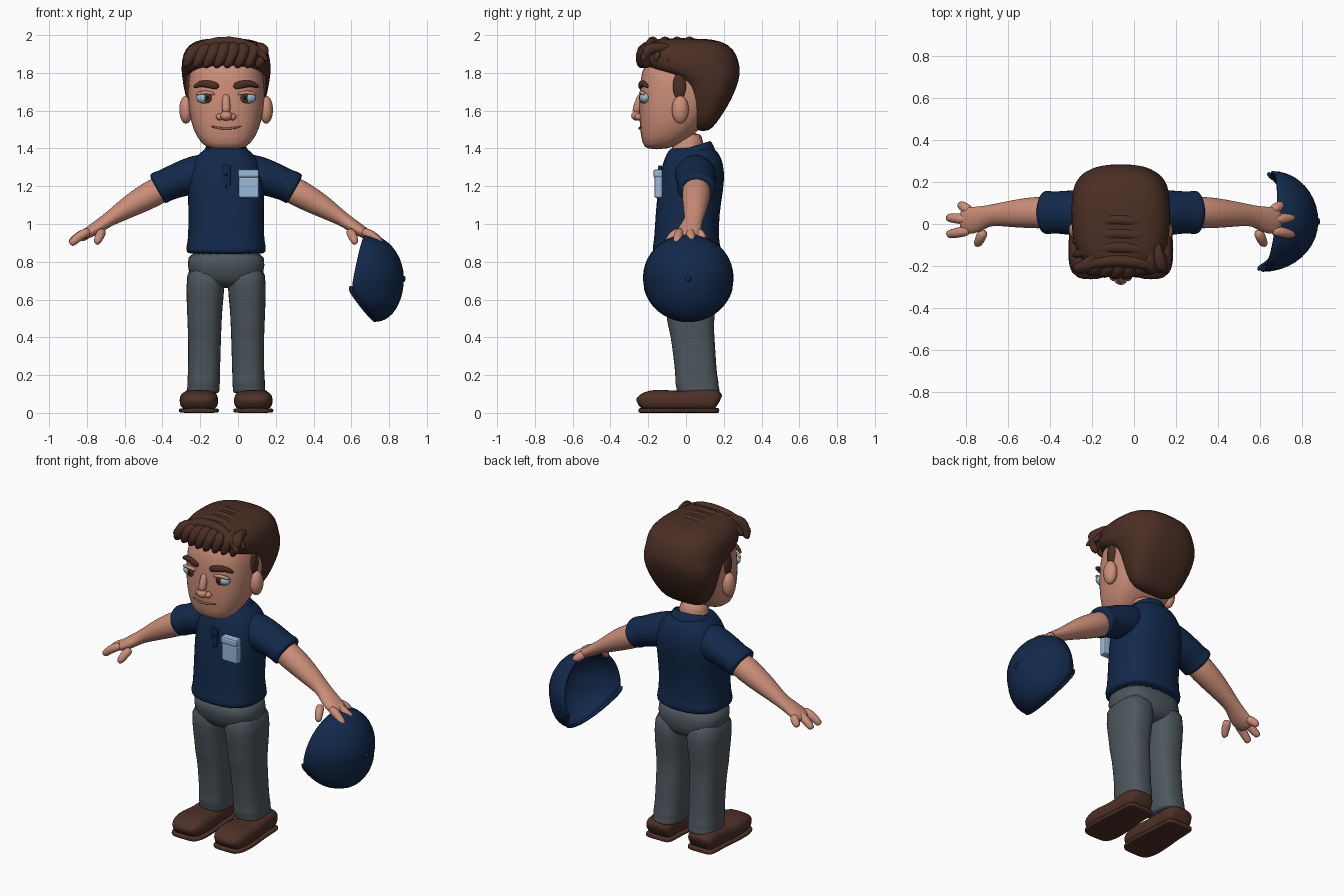
import bpy, bmesh, math
from mathutils import Vector, Matrix

cube = bpy.data.objects.get("Cube")
if cube:
    bpy.data.objects.remove(cube, do_unlink=True)

CX = -0.063  # body centre line


def material(name, r, g, b):
    m = bpy.data.materials.new(name)
    m.use_nodes = True
    m.diffuse_color = (r, g, b, 1)
    bsdf = next(n for n in m.node_tree.nodes if n.type == 'BSDF_PRINCIPLED')
    bsdf.inputs["Base Color"].default_value = (r, g, b, 1)
    bsdf.inputs["Roughness"].default_value = 0.7
    return m


SKIN = material("skin", .6, .27, .19)
NAVY = material("navy cloth", .006, .022, .07)
GREY = material("grey cloth", .075, .095, .11)
HAIR = material("dark brown hair", .07, .028, .018)
LEATHER = material("brown leather", .075, .03, .02)
PALE = material("pale blue", .32, .48, .7)
EYE = material("eye blue white", .3, .52, .66)
IRIS = material("iris brown", .1, .035, .015)
BLACK = material("pupil black", .008, .006, .006)
LIP = material("lip line", .35, .13, .09)


def finish(name, bm, mat, subdivide=0, thick=0):
    bmesh.ops.recalc_face_normals(bm, faces=bm.faces)
    mesh = bpy.data.meshes.new(name)
    bm.to_mesh(mesh)
    bm.free()
    mesh.materials.append(mat)
    for p in mesh.polygons:
        p.use_smooth = True
    ob = bpy.data.objects.new(name, mesh)
    bpy.context.collection.objects.link(ob)
    if thick:
        ob.modifiers.new("thickness", 'SOLIDIFY').thickness = thick
    if subdivide:
        mod = ob.modifiers.new("smooth", 'SUBSURF')
        mod.levels = mod.render_levels = subdivide
    return ob


def skin_rings(bm, rings, closed=True, caps=True):
    loops = [[bm.verts.new(p) for p in ring] for ring in rings]
    n = len(loops[0])
    for a, b in zip(loops, loops[1:]):
        for i in range(n if closed else n - 1):
            j = (i + 1) % n
            bm.faces.new((a[i], a[j], b[j], b[i]))
    if caps:
        bm.faces.new(loops[0])
        bm.faces.new(loops[-1])


def ring(centre, side, up, a, b, power, n=24):
    pts = []
    for i in range(n):
        t = math.tau * i / n
        c, s = math.cos(t), math.sin(t)
        u = math.copysign(abs(c) ** (2 / power), c) * a
        v = math.copysign(abs(s) ** (2 / power), s) * b
        pts.append(centre + side * u + up * v)
    return pts


def stack(name, rows, mat, dx=None, power=2.5):
    """Level rings: (height, front, back, half width)."""
    bm, rings = bmesh.new(), []
    for i, (z, front, back, w) in enumerate(rows):
        c = Vector((CX + (dx[i] if dx else 0), (front + back) / 2, z))
        rings.append(ring(c, Vector((1, 0, 0)), Vector((0, 1, 0)), w, (back - front) / 2, power))
    skin_rings(bm, rings)
    return finish(name, bm, mat, 1)


def sweep(name, rows, mat, s=1, power=2, n=16):
    """Rings across a path: (x, y, z, half width, half height)."""
    pts = [Vector((CX + s * r[0], r[1], r[2])) for r in rows]
    bm, rings = bmesh.new(), []
    for i, r in enumerate(rows):
        t = (pts[min(i + 1, len(pts) - 1)] - pts[max(i - 1, 0)]).normalized()
        side = t.cross(Vector((0, 0, 1))).normalized()
        rings.append(ring(pts[i], side, side.cross(t), r[3], r[-1], power, n))
    skin_rings(bm, rings)
    return finish(name, bm, mat, 1)


def ball(name, x, y, z, size, mat):
    bm = bmesh.new()
    m = Matrix.Translation((CX + x, y, z)) @ Matrix.Diagonal((*size, 1))
    bmesh.ops.create_uvsphere(bm, u_segments=24, v_segments=14, radius=1, matrix=m)
    return finish(name, bm, mat)


def box(name, x, y, z, size, mat):
    bm = bmesh.new()
    m = Matrix.Translation((CX + x, y, z)) @ Matrix.Diagonal((*size, 1))
    bmesh.ops.create_cube(bm, size=1, matrix=m)
    ob = finish(name, bm, mat)
    for p in ob.data.polygons:
        p.use_smooth = False
    bev = ob.modifiers.new("bevel", 'BEVEL')
    bev.width, bev.segments = min(size) * .25, 2
    return ob


# Head, neck and face
stack("head", [(1.395, -.205, -.11, .08), (1.42, -.232, -.03, .13), (1.5, -.245, .08, .178),
               (1.6, -.25, .15, .2), (1.7, -.248, .2, .206), (1.8, -.24, .2, .2),
               (1.9, -.2, .15, .16)], SKIN)
stack("neck", [(1.28, -.08, .1, .1), (1.36, -.075, .09, .085), (1.5, -.08, .1, .085)], SKIN, power=2)
sweep("nose_bridge", [(0, -.235, 1.69, .02), (0, -.25, 1.64, .022), (0, -.268, 1.58, .026)], SKIN)
ball("nose_tip", 0, -.263, 1.573, (.032, .027, .026), SKIN)
sweep("mouth", [(-.082, -.236, 1.518, .004), (-.04, -.245, 1.507, .006), (0, -.247, 1.505, .006),
                (.04, -.245, 1.507, .006), (.082, -.236, 1.518, .004)], LIP)
for s, side in ((-1, "right"), (1, "left")):
    ball(side + "_nostril", s * .034, -.25, 1.567, (.02, .022, .018), SKIN)
    ball(side + "_ear", s * .212, -.03, 1.605, (.036, .045, .074), SKIN)
    ball(side + "_eye", s * .11, -.216, 1.668, (.048, .029, .031), EYE)
    ball(side + "_iris", s * .1, -.235, 1.668, (.024, .012, .027), IRIS)
    ball(side + "_pupil", s * .1, -.242, 1.668, (.012, .007, .014), BLACK)
    sweep(side + "_eyelid", [(.055, -.238, 1.685, .008), (.11, -.24, 1.702, .012),
                             (.165, -.218, 1.685, .008)], SKIN, s)
    sweep(side + "_eyebrow", [(.035, -.245, 1.725, .011, .019), (.09, -.24, 1.742, .012, .022),
                              (.14, -.222, 1.745, .012, .017), (.175, -.2, 1.722, .008)], HAIR, s)
    ball(side + "_sideburn", s * .2, -.035, 1.73, (.016, .035, .07), HAIR)

# Hair mass, fringe locks and swept top locks
stack("hair", [(1.49, .06, .12, .11), (1.53, .03, .16, .16), (1.62, .005, .22, .2),
               (1.7, -.01, .26, .222), (1.76, -.04, .28, .232), (1.8, -.14, .287, .237),
               (1.83, -.23, .287, .238), (1.9, -.24, .27, .232), (1.95, -.225, .23, .2),
               (1.985, -.18, .14, .13)], HAIR, power=2.7)
for i in range(8):
    x = -.2 + i * .055
    edge = abs(x) * .18
    sweep(f"fringe_lock_{i}", [(x - .025, -.235 + edge, 1.825, .012), (x, -.248 + edge, 1.86, .033),
                               (x + .02, -.245 + edge, 1.92, .038), (x * .8 + .03, -.18, 1.95 - edge * .5, .036),
                               (x * .7 + .04, -.07, 1.95 - edge * .4, .02)], HAIR, 1, 2, 10)
for i in range(4):
    y = -.19 + i * .065
    sweep(f"top_lock_{i}", [(-.235, y - .03, 1.86, .015), (-.16, y, 1.935, .03), (-.04, y + .02, 1.967, .032),
                            (.08, y + .01, 1.962, .032), (.18, y - .02, 1.915, .025), (.225, y - .04, 1.86, .01)],
          HAIR, 1, 2, 10)

# Shirt body, placket and sleeves
stack("shirt", [(.84, -.165, .175, .2), (.85, -.178, .185, .211), (.885, -.178, .185, .213),
                (.905, -.17, .175, .203), (1.05, -.163, .175, .2), (1.18, -.15, .2, .205),
                (1.28, -.135, .205, .2), (1.35, -.115, .19, .165), (1.395, -.09, .16, .12),
                (1.405, -.07, .13, .09)], NAVY)
box("placket", 0, -.137, 1.235, (.045, .02, .15), NAVY)
for z in (1.2, 1.26):
    ball("button", 0, -.148, z, (.007, .004, .007), BLACK)

# Pocket with flap
box("pocket", .12, -.145, 1.195, (.11, .045, .115), PALE)
box("pocket_flap", .118, -.148, 1.267, (.112, .05, .045), PALE)

# Folded collar, open at the front
bm, rows = bmesh.new(), [[], [], []]
for i in range(37):
    u = -1 + i / 18
    a = math.pi / 2 + u * math.radians(172)
    front = max(0, abs(u) - .6) / .4
    c, d = math.cos(a), math.sin(a)
    lift = .035 * d - .025 * front
    for row, r, z in zip(rows, (.098, .108, .135), (1.40, 1.412, 1.35 - .02 * front)):
        row.append(Vector((CX + r * c, .02 + r * d * 1.04, z + lift)))
skin_rings(bm, rows, closed=False, caps=False)
finish("collar", bm, NAVY, 1, .012)

for s, side in ((-1, "right"), (1, "left")):
    sweep(side + "_sleeve", [(.07, .045, 1.285, .1), (.16, .05, 1.262, .115, .105),
                             (.25, .055, 1.235, .108, .094), (.325, .055, 1.203, .1, .086),
                             (.335, .055, 1.199, .106, .09), (.362, .055, 1.187, .106, .09),
                             (.367, .055, 1.184, .095, .08)], NAVY, s)
    # Arm, palm and fingers
    sweep(side + "_arm", [(.28, .055, 1.22, .075), (.4, .055, 1.155, .079, .075), (.5, .05, 1.1, .068, .063),
                          (.58, .045, 1.05, .056, .047), (.635, .04, 1.015, .049, .036),
                          (.685, .02, .98, .064, .036), (.74, .015, .948, .068, .029),
                          (.765, .015, .934, .052, .02)], SKIN, s)
    for name, y, tx, ty, tz in (("back", .06, .765, .09, .92), ("middle", .02, .82, .03, .9),
                                ("front", -.03, .818, -.048, .895), ("thumb", -.03, .685, -.095, .9)):
        x = .65 if name == "thumb" else .715
        sweep(f"{side}_{name}_finger", [(x, y, .965, .024), ((x + tx) / 2, (y + ty) / 2, .945, .027),
                                        (tx - .005, ty, tz + .008, .023), (tx + .008, ty, tz - .004, .015)],
              SKIN, s, 2, 10)

# Trousers
stack("trouser_hips", [(.66, -.08, .13, .12), (.7, -.13, .165, .19), (.78, -.155, .175, .208),
                       (.87, -.16, .17, .205)], GREY)
for s, side in ((-1, "right"), (1, "left")):
    legs = [(.8, -.14, .17, .1), (.66, -.13, .17, .103), (.54, -.105, .155, .093), (.47, -.1, .148, .091),
            (.42, -.083, .15, .088), (.3, -.068, .158, .086), (.19, -.055, .165, .085),
            (.165, -.06, .175, .088), (.14, -.052, .172, .085), (.115, -.05, .182, .087), (.1, -.045, .178, .084)]
    offsets = (.105, .11, .114, .114, .114, .115, .118, .119, .12, .122, .122)
    stack(side + "_trouser_leg", legs, GREY, [s * o for o in offsets], 2.6)
    # Shoe and its sole
    shoe = [(-.25, .07, .055), (-.235, .1, .085), (-.19, .122, .101), (-.12, .125, .104), (-.04, .113, .098),
            (.04, .13, .088), (.12, .135, .088), (.16, .12, .083), (.175, .1, .065)]
    sweep(side + "_shoe", [(.144, y, h / 2 + .004, w, h / 2 - .004) for y, h, w in shoe], LEATHER, s, 2.8, 24)
    sweep(side + "_sole", [(.144, y * 1.01, .0125, w + .004, .0125) for y, h, w in shoe], LEATHER, s, 5, 24)

# Cap held by its rim: dome shell, curved peak and button


def rim(a, grow=1):
    y, z = .012 + .24 * grow * math.cos(a), .715 + .232 * grow * math.sin(a)
    low, high = max(0, .65 - z), max(0, z - .65)
    return Vector((.625 + .17 * high + .65 * low + .1 * (y - .012), y, z))


tip = Vector((.878, .012, .71))
angles = [math.tau * i / 40 for i in range(40)]
bm, rings = bmesh.new(), []
for k in range(1, 11):
    t = k / 10 * math.pi / 2
    pts = []
    for a in angles:
        edge = rim(a)
        p = tip.lerp(edge, math.sin(t))
        p.x = edge.x + (tip.x - edge.x) * math.cos(t)
        pts.append(p)
    rings.append(pts)
skin_rings(bm, rings, caps=False)
bm.verts.ensure_lookup_table()
bm.faces.new(bm.verts[:40])
finish("cap_dome", bm, NAVY, 0, .014)
bm, rings = bmesh.new(), []
for grow, shift in ((.94, .012), (1, 0), (1.03, -.012)):
    rings.append([rim(math.pi * (1.06 + .88 * i / 24), grow) + Vector((shift, 0, 0)) for i in range(25)])
skin_rings(bm, rings, closed=False, caps=False)
finish("cap_peak", bm, NAVY, 1, .02)
ball("cap_button", tip.x - CX, tip.y, tip.z, (.009, .016, .016), NAVY)
